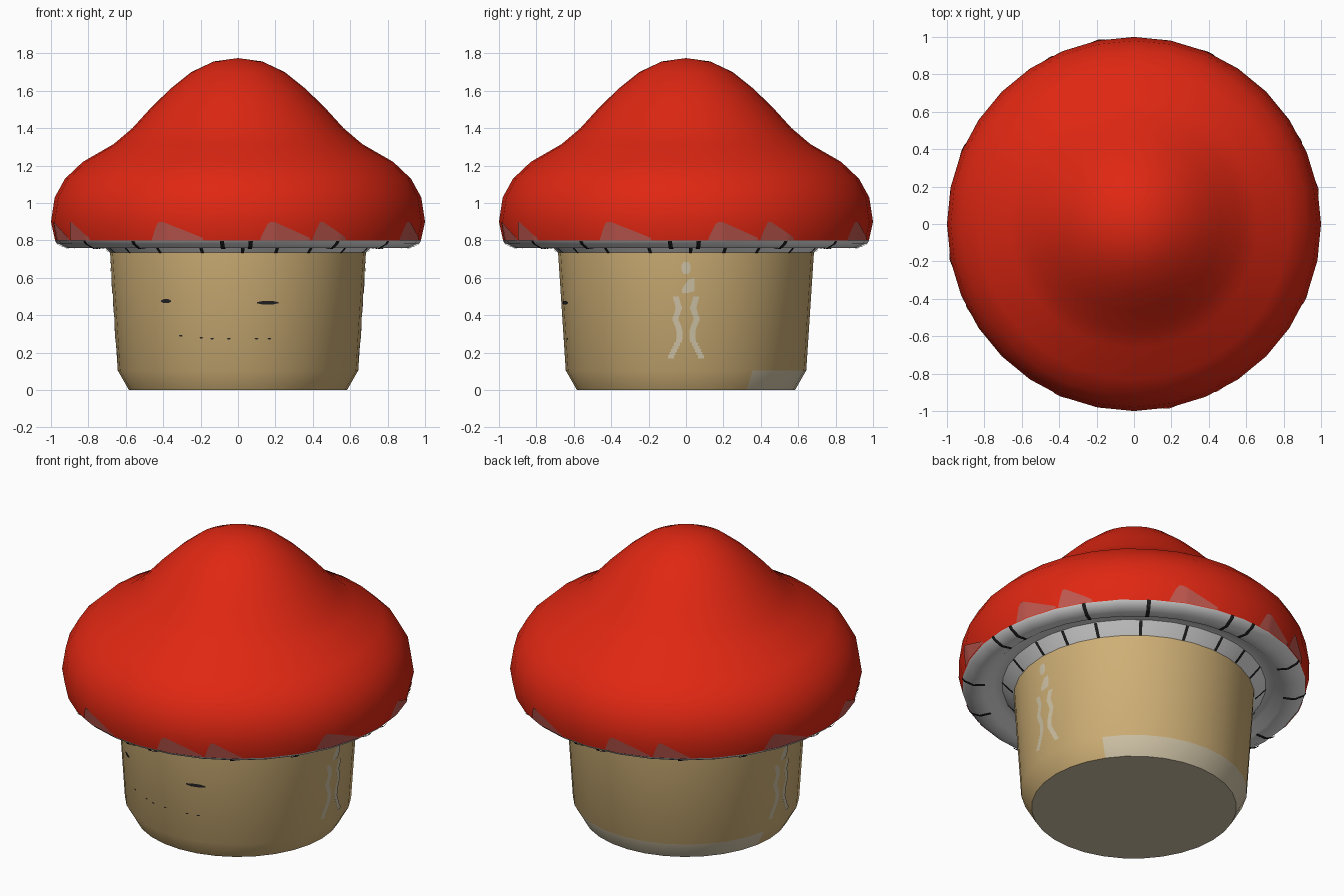
import bpy, bmesh, math

if "Cube" in bpy.data.objects:
    bpy.data.objects.remove(bpy.data.objects["Cube"])

SEG = 32

def material(name, rgb):
    m = bpy.data.materials.new(name)
    m.diffuse_color = (*rgb, 1)
    m.use_nodes = True
    m.node_tree.nodes["Principled BSDF"].inputs["Base Color"].default_value = m.diffuse_color
    return m

RED = material("cap red", (0.74, 0.02, 0.006))
PINK = material("drip pink", (0.54, 0.10, 0.08))
TAN = material("stem tan", (0.62, 0.43, 0.18))
PALE = material("pale beige", (0.62, 0.54, 0.38))
WHITE = material("gill white", (0.78, 0.78, 0.78))
DARK = material("dark marks", (0.017, 0.017, 0.017))

# Profiles as (radius, height), bottom to top
STEM = [(0.0, 0.0), (0.583, 0.0), (0.643, 0.105), (0.684, 0.735)]
GILLS = [(0.684, 0.735), (0.705, 0.755), (0.75, 0.80), (0.80, 0.80),
         (0.85, 0.765), (0.915, 0.76), (0.965, 0.785), (0.978, 0.80)]
CAP = [(0.978, 0.80), (1.0, 0.90), (0.98, 1.03), (0.925, 1.13), (0.83, 1.22),
       (0.665, 1.315), (0.565, 1.40), (0.465, 1.51), (0.36, 1.612),
       (0.25, 1.70), (0.13, 1.757), (0.0, 1.775)]

def finish(name, bm, mats, smooth=True):
    mesh = bpy.data.meshes.new(name)
    bm.to_mesh(mesh)
    bm.free()
    for m in mats:
        mesh.materials.append(m)
    ob = bpy.data.objects.new(name, mesh)
    bpy.context.collection.objects.link(ob)
    if smooth:
        bpy.ops.object.select_all(action='DESELECT')
        ob.select_set(True)
        bpy.context.view_layer.objects.active = ob
        bpy.ops.object.shade_smooth_by_angle(angle=math.radians(42))
    return ob

def lathe(name, profile, mats, rule=None):
    bm = bmesh.new()
    rings = []
    for r, z in profile:
        if r == 0:
            rings.append([bm.verts.new((0, 0, z))] * SEG)
        else:
            rings.append([bm.verts.new((r * math.cos(2 * math.pi * i / SEG),
                                        r * math.sin(2 * math.pi * i / SEG), z))
                          for i in range(SEG)])
    for a, b in zip(rings, rings[1:]):
        for i in range(SEG):
            j = (i + 1) % SEG
            corners = list(dict.fromkeys((a[i], a[j], b[j], b[i])))
            f = bm.faces.new(corners)
            if rule:
                f.material_index = rule(f.calc_center_median())
    return finish(name, bm, mats)

def on_surface(profile, deg, z, lift=0.004):
    """Point just outside the faceted wall of a lathed part."""
    for (r0, z0), (r1, z1) in zip(profile, profile[1:]):
        if z0 < z1 and z0 <= z <= z1:
            r = r0 + (r1 - r0) * (z - z0) / (z1 - z0)
            break
    a, step = math.radians(deg), 2 * math.pi / SEG
    r = r * math.cos(step / 2) / math.cos(a % step - step / 2) + lift
    return (r * math.cos(a), r * math.sin(a), z)

def plates(name, profile, shapes, mat):
    """Each shape is a list of (angle, low z, high z) columns."""
    bm = bmesh.new()
    for cols in shapes:
        pairs = [[bm.verts.new(on_surface(profile, d, z)) for z in (lo, hi)]
                 for d, lo, hi in cols]
        for (a, b), (c, d) in zip(pairs, pairs[1:]):
            bm.faces.new((a, c, d, b))
    return finish(name, bm, [mat])

# Stem: pale underside and a pale patch around the back of the bevel
def stem_rule(c):
    ang = math.degrees(math.atan2(c.y, c.x))
    return 1 if c.z < 0.01 or (c.z < 0.1 and 33 < ang < 165) else 0

lathe("stem", STEM, [TAN, PALE], stem_rule)
lathe("gills", GILLS, [WHITE])
lathe("cap", CAP, [RED])

# Drips along the cap rim, repeated every quarter
drips = []
for quarter in range(4):
    for start, width in ((7, 16), (24, 12), (62, 17)):
        cols = []
        for k in range(width + 1):
            t = k / width
            top = 0.80 + 0.10 * min(1, t * 6 + 0.1) * (1 - max(0, t - 0.25) * 1.15)
            cols.append((-90 + quarter * 90 + start + k, 0.801, top))
        drips.append(cols)
plates("rim_drips", CAP, drips, PINK)

# Dark gill lines on the collar and on the outer rim
def gill_lines(name, path, angles, half):
    bm = bmesh.new()
    for quarter in range(4):
        for deg in angles:
            a = math.radians(-90 + quarter * 90 + deg)
            rows = []
            for r, z in path:
                rows.append([bm.verts.new((r * math.cos(a) - s * half * math.sin(a),
                                           r * math.sin(a) + s * half * math.cos(a), z))
                             for s in (-1, 1)])
            for (p, q), (u, v) in zip(rows, rows[1:]):
                bm.faces.new((p, u, v, q))
    finish(name, bm, [DARK])

gill_lines("collar_lines", [(0.688, 0.732), (0.709, 0.751), (0.75, 0.795)],
           (2, 17, 33, 53, 74), 0.009)
gill_lines("rim_lines", [(0.85, 0.761), (0.915, 0.755), (0.967, 0.78), (0.981, 0.798)],
           (4, 33, 55, 85), 0.011)

# Face on the front: two slit eyes and a dotted mouth
def front_mark(x0, x1, z, h):
    cols = []
    for k in range(5):
        x = x0 + (x1 - x0) * k / 4
        half = h * (0.3, 0.9, 1, 0.9, 0.3)[k]
        cols.append((-90 + math.degrees(math.asin(x / 0.665)), z - half, z + half))
    return cols

plates("eyes", STEM, [front_mark(-0.41, -0.355, 0.476, 0.011),
                      front_mark(0.10, 0.215, 0.467, 0.010)], DARK)
plates("mouth", STEM, [front_mark(x, x + 0.02, z, 0.004) for x, z in
                       ((-0.32, 0.29), (-0.21, 0.28), (-0.15, 0.275),
                        (-0.06, 0.275), (0.09, 0.275), (0.16, 0.275))], DARK)

# Pale marks on both sides of the stem: a spot, a bar and two splayed strands
sides = []
for base in (0, 180):
    sides.append([(base - 2, 0.64, 0.67), (base - 1, 0.62, 0.685),
                  (base + 1, 0.62, 0.685), (base + 2, 0.64, 0.67)])
    sides.append([(base - 1.8, 0.52, 0.54), (base + 1, 0.52, 0.59),
                  (base + 3.8, 0.53, 0.60)])
    for s in (-1, 1):
        strand = [(0.50, 4.8), (0.44, 3.2), (0.38, 5.0), (0.32, 3.0), (0.27, 3.0), (0.17, 7.5)]
        for (zt, at), (zb, ab) in zip(strand, strand[1:]):
            n, w = 6, 1.4
            for k in range(n):
                t0, t1 = k / n, (k + 1) / n
                mid = base + s * (at + (ab - at) * (t0 + t1) / 2)
                hi, lo = zt + (zb - zt) * t0, zt + (zb - zt) * t1
                sides.append([(mid - w, lo, hi), (mid + w, lo, hi)])
plates("side_marks", STEM, sides, PALE)
